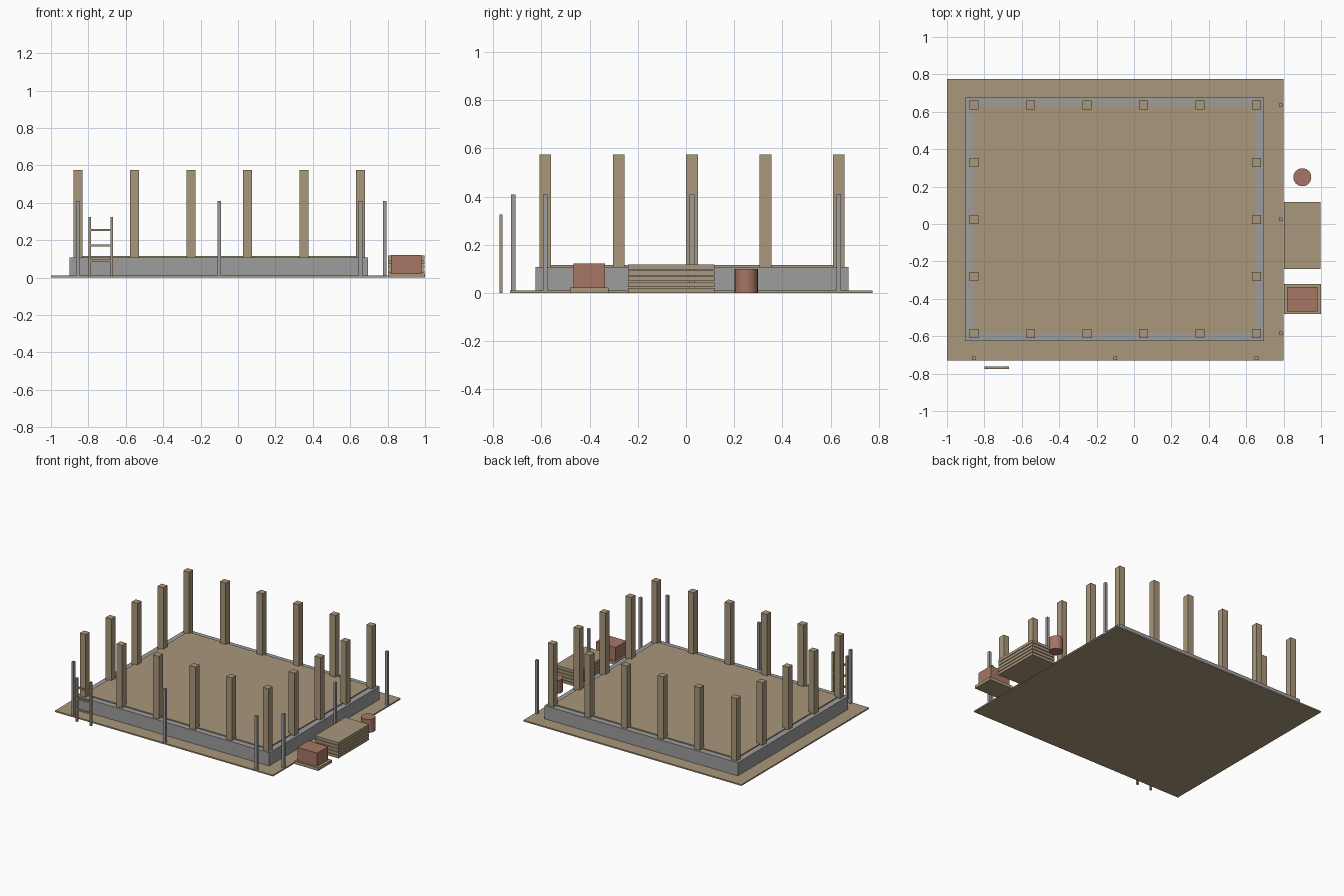
import bpy
import bmesh
from mathutils import Vector

cube = bpy.data.objects.get("Cube")
if cube:
    bpy.data.objects.remove(cube, do_unlink=True)


def material(name, rgb):
    m = bpy.data.materials.new(name)
    m.use_nodes = True
    m.diffuse_color = (*rgb, 1)
    m.node_tree.nodes["Principled BSDF"].inputs["Base Color"].default_value = (*rgb, 1)
    return m


TIMBER = material("timber tan", (0.40, 0.31, 0.20))
CONCRETE = material("concrete grey", (0.34, 0.34, 0.34))
BRICK = material("brick red", (0.38, 0.18, 0.13))


def add_object(name, bm, mat):
    mesh = bpy.data.meshes.new(name)
    bm.to_mesh(mesh)
    bm.free()
    mesh.materials.append(mat)
    obj = bpy.data.objects.new(name, mesh)
    bpy.context.collection.objects.link(obj)
    return obj


def box(name, mat, x, y, z):
    """Box from (low, high) ranges on each axis."""
    bm = bmesh.new()
    bmesh.ops.create_cube(bm, size=1)
    low, high = Vector((x[0], y[0], z[0])), Vector((x[1], y[1], z[1]))
    bmesh.ops.scale(bm, vec=high - low, verts=bm.verts)
    bmesh.ops.translate(bm, vec=(low + high) / 2, verts=bm.verts)
    return add_object(name, bm, mat)


def upright(name, mat, x, y, width, z):
    h = width / 2
    return box(name, mat, (x - h, x + h), (y - h, y + h), z)


# Ground plate and raised floor
GROUND = 0.01
box("ground_plate", TIMBER, (-1, 0.8), (-0.73, 0.775), (0, GROUND))
x0, x1, y0, y1 = -0.9, 0.695, -0.625, 0.675
wall = 0.043
box("floor_slab", TIMBER, (x0 + wall, x1 - wall), (y0 + wall, y1 - wall), (GROUND, 0.116))

# Foundation walls around the floor
wall_z = (0.003, 0.108)
box("foundation_front", CONCRETE, (x0, x1), (y0, y0 + wall), wall_z)
box("foundation_back", CONCRETE, (x0, x1), (y1 - wall, y1), wall_z)
for side, x in (("right", x0), ("left", x1 - wall)):
    box("foundation_" + side, CONCRETE, (x, x + wall), (y0 + wall, y1 - wall), wall_z)

# Timber posts along the edge of the floor
COLS, ROWS = 6, 5
for i in range(COLS):
    for j in range(ROWS):
        if i in (0, COLS - 1) or j in (0, ROWS - 1):
            upright("timber_post", TIMBER, -0.855 + 0.302 * i, -0.585 + 0.305 * j,
                    0.048, (0.108, 0.575))

# Scaffold poles on the front and left sides
for x in (-0.857, -0.1, 0.655):
    upright("scaffold_pole", CONCRETE, x, -0.717, 0.019, (GROUND, 0.41))
for y in (-0.585, 0.025, 0.635):
    upright("scaffold_pole", CONCRETE, 0.785, y, 0.019, (GROUND, 0.41))

# Ladder
for x in (-0.792, -0.676):
    upright("ladder_rail", TIMBER, x, -0.768, 0.014, (0, 0.325))
for z in (0.09, 0.172, 0.254):
    box("ladder_rung", TIMBER, (-0.785, -0.683), (-0.774, -0.762), (z - 0.006, z + 0.006))

# Stack of boards
for i in range(5):
    z = 0.0245 * i
    box("stacked_board", TIMBER, (0.803, 0.997), (-0.24, 0.118), (z, z + 0.02))

# Pallet of bricks
box("pallet", TIMBER, (0.803, 1), (-0.482, -0.322), (0, 0.022))
box("brick_pile", BRICK, (0.817, 0.98), (-0.467, -0.337), (0.022, 0.122))

# Barrel
bm = bmesh.new()
bmesh.ops.create_cone(bm, cap_ends=True, segments=24, radius1=0.048, radius2=0.048, depth=0.1)
bmesh.ops.translate(bm, vec=(0.9, 0.25, 0.05), verts=bm.verts)
barrel = add_object("barrel", bm, BRICK)
for face in barrel.data.polygons:
    face.use_smooth = abs(face.normal.z) < 0.5
